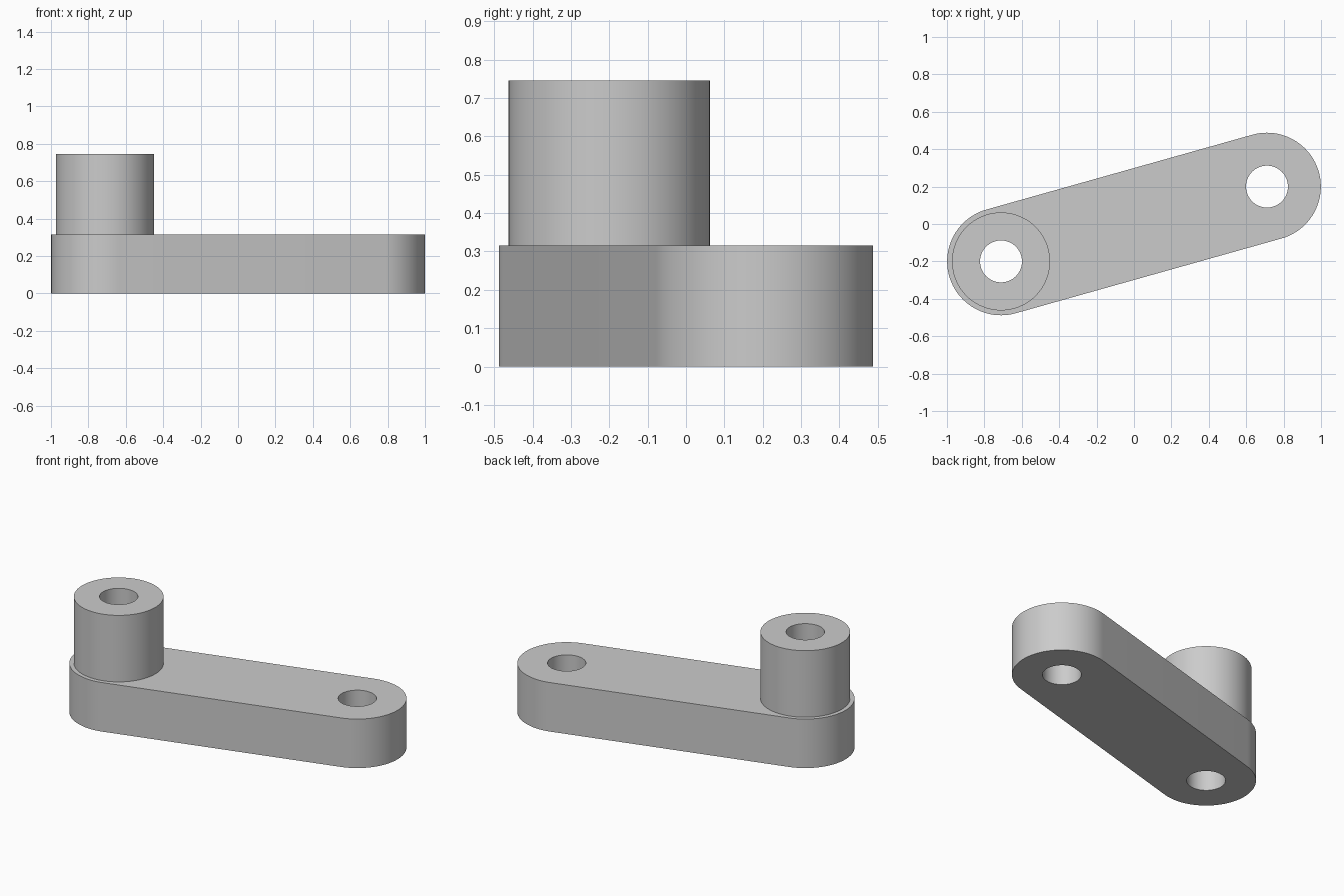
import bpy, bmesh
from math import cos, sin, pi, atan2, hypot, radians

cube = bpy.data.objects.get("Cube")
if cube:
    bpy.data.objects.remove(cube, do_unlink=True)

# Pivot positions and main sizes
CX, CY = 0.711, 0.2
ARM_R, BOSS_R, BORE_R = 0.288, 0.262, 0.112
ARM_TOP, BOSS_TOP = 0.316, 0.745
SEG = 96

grey = bpy.data.materials.new("plain_grey")
grey.use_nodes = True
COLOUR = (0.6, 0.6, 0.6, 1)
grey.diffuse_color = COLOUR
grey.node_tree.nodes["Principled BSDF"].inputs["Base Color"].default_value = COLOUR


def arc(cx, cy, r, start, sweep, n):
    return [(cx + r * cos(start + sweep * i / n),
             cy + r * sin(start + sweep * i / n)) for i in range(n)]


def circle(cx, cy, r):
    return arc(cx, cy, r, 0, 2 * pi, SEG)


def extruded(name, loops, z0, z1, open_bottom=False):
    """Fill an outline with holes, then raise it into a solid."""
    bm = bmesh.new()
    for pts in loops:
        vs = [bm.verts.new((x, y, z0)) for x, y in pts]
        for a, b in zip(vs, vs[1:] + vs[:1]):
            bm.edges.new((a, b))
    bmesh.ops.triangle_fill(bm, edges=bm.edges[:], use_beauty=True)
    bottom = bm.faces[:]
    out = bmesh.ops.extrude_face_region(bm, geom=bottom, use_keep_orig=True)
    for v in out["geom"]:
        if isinstance(v, bmesh.types.BMVert):
            v.co.z = z1
    bmesh.ops.recalc_face_normals(bm, faces=bm.faces[:])
    if open_bottom:
        low = [f for f in bm.faces if all(abs(v.co.z - z0) < 1e-5 for v in f.verts)]
        bmesh.ops.delete(bm, geom=low, context='FACES_ONLY')
    mesh = bpy.data.meshes.new(name)
    bm.to_mesh(mesh)
    bm.free()
    mesh.materials.append(grey)
    ob = bpy.data.objects.new(name, mesh)
    bpy.context.collection.objects.link(ob)
    bpy.ops.object.select_all(action='DESELECT')
    ob.select_set(True)
    bpy.context.view_layer.objects.active = ob
    bpy.ops.object.shade_smooth_by_angle(angle=radians(30))
    return ob


# Arm: two round ends joined by tangent sides, with a hole at each end
tilt = atan2(CY, CX)
half = SEG // 2
outline = []
for side, start in ((1, tilt - pi / 2), (-1, tilt + pi / 2)):
    outline += arc(side * CX, side * CY, ARM_R, start, pi, half)
    outline.append((side * CX + ARM_R * cos(start + pi),
                    side * CY + ARM_R * sin(start + pi)))
extruded("link_arm", [outline, circle(CX, CY, BORE_R), circle(-CX, -CY, BORE_R)],
         0, ARM_TOP)

# Boss: hollow cylinder standing on the right end of the arm
extruded("hollow_boss", [circle(-CX, -CY, BOSS_R), circle(-CX, -CY, BORE_R)],
         ARM_TOP, BOSS_TOP, open_bottom=True)
